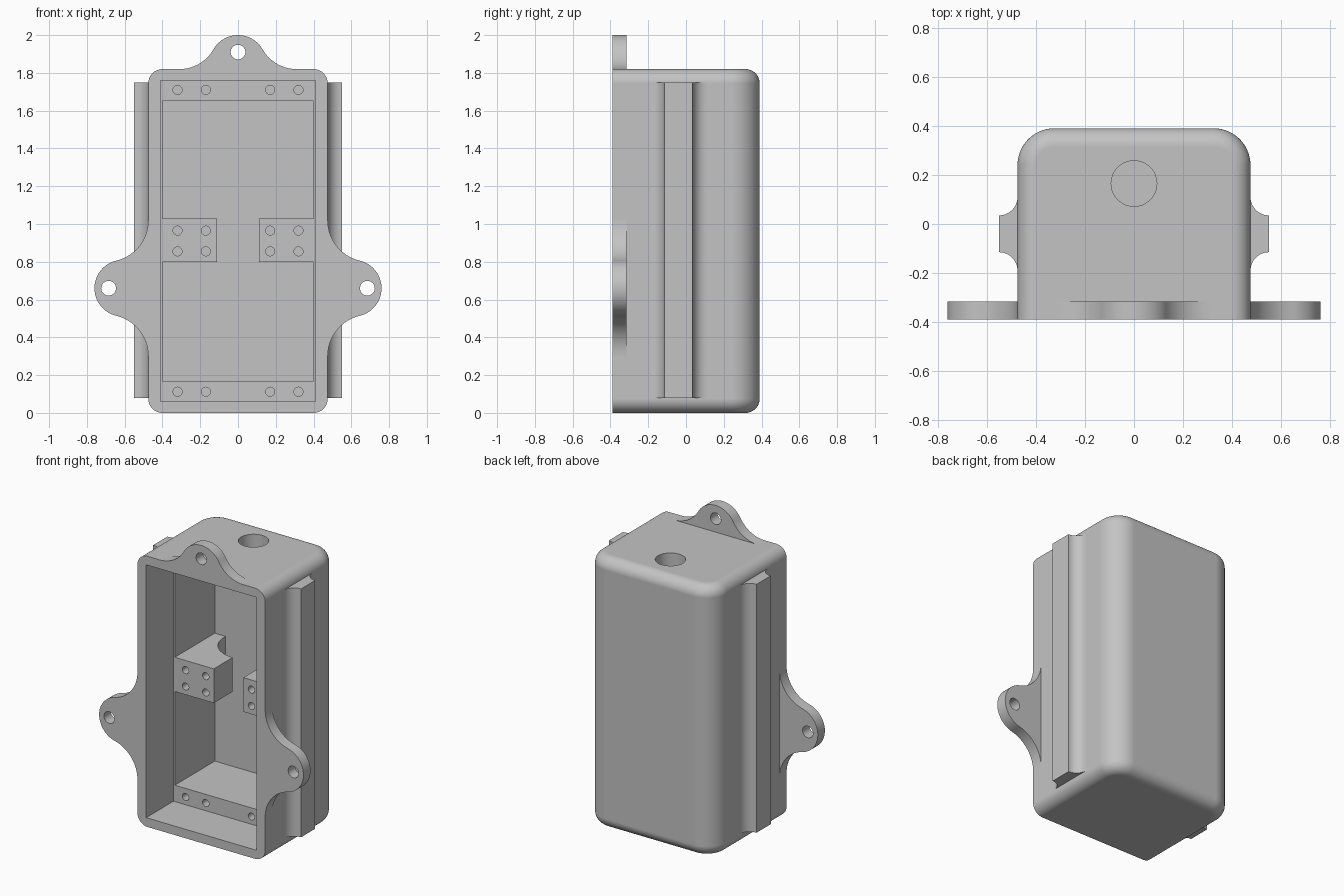
import bpy, bmesh
from math import sin, cos, pi, atan2

cube = bpy.data.objects.get("Cube")
if cube:
    bpy.data.objects.remove(cube, do_unlink=True)

grey = bpy.data.materials.new("plain grey")
grey.use_nodes = True
colour = (0.55, 0.55, 0.55, 1)
grey.diffuse_color = colour
grey.node_tree.nodes["Principled BSDF"].inputs["Base Color"].default_value = colour

HALF_W, FRONT, BACK, TALL = 0.475, -0.39, 0.39, 1.82
WALL_BACK, LEDGE = 0.325, -0.10


def arc(cx, cy, r, a0, a1, n=14):
    return [(cx + r * cos(a0 + (a1 - a0) * i / n),
             cy + r * sin(a0 + (a1 - a0) * i / n)) for i in range(n + 1)]


def circle(cx, cy, r, n=32):
    return arc(cx, cy, r, 0, 2 * pi, n)[:-1]


def loft(name, rings):
    """Closed solid through a stack of equal rings."""
    bm = bmesh.new()
    loops = [[bm.verts.new(p) for p in ring] for ring in rings]
    for a, b in zip(loops, loops[1:]):
        for i in range(len(a)):
            j = (i + 1) % len(a)
            bm.faces.new((a[i], a[j], b[j], b[i]))
    bm.faces.new(loops[0])
    bm.faces.new(loops[-1])
    bmesh.ops.recalc_face_normals(bm, faces=bm.faces)
    mesh = bpy.data.meshes.new(name)
    bm.to_mesh(mesh)
    bm.free()
    mesh.materials.append(grey)
    ob = bpy.data.objects.new(name, mesh)
    bpy.context.collection.objects.link(ob)
    return ob


def prism_y(name, pts, y0, y1):
    return loft(name, [[(x, y, z) for x, z in pts] for y in (y0, y1)])


def prism_z(name, pts, z0, z1):
    return loft(name, [[(x, y, z) for x, y in pts] for z in (z0, z1)])


def box(x, z0, z1):
    return [(-x, z0), (x, z0), (x, z1), (-x, z1)]


def activate(ob):
    bpy.ops.object.select_all(action='DESELECT')
    ob.select_set(True)
    bpy.context.view_layer.objects.active = ob


def cut(ob, cutter):
    cutter.hide_render = True
    mod = ob.modifiers.new("cut", 'BOOLEAN')
    mod.operation, mod.solver, mod.object = 'DIFFERENCE', 'EXACT', cutter
    activate(ob)
    bpy.ops.object.modifier_apply(modifier=mod.name)
    bpy.data.objects.remove(cutter, do_unlink=True)


def finish(ob):
    activate(ob)
    bpy.ops.object.shade_smooth_by_angle(angle=pi / 6)
    mod = ob.modifiers.new("even shading", 'WEIGHTED_NORMAL')
    mod.keep_sharp = True


def screw_hole(ob, x, z):
    cut(ob, prism_y("screw_cutter", circle(x, z, 0.024, 20), LEDGE - 0.05, LEDGE + 0.15))


# Housing: rounded plan, softened top and bottom rims, flat open front
def plan(d):
    w, b, r = HALF_W - d, BACK - d, 0.15 - d
    return ([(-w, FRONT), (w, FRONT)] + arc(w - r, b - r, r, 0, pi / 2)
            + arc(r - w, b - r, r, pi / 2, pi))


RIM, STEPS = 0.075, 10
levels = [(RIM * (1 - sin(a)), RIM * (1 - cos(a)))
          for a in (pi / 2 * i / STEPS for i in range(STEPS + 1))]
levels += [(d, TALL - z) for d, z in reversed(levels)]
housing = loft("housing", [[(x, y, z) for x, y in plan(d)] for d, z in levels])

# Stepped cavity, cable hole and cover screw holes
cut(housing, prism_y("opening_cutter", box(0.41, 0.06, 1.76), FRONT - 0.1, LEDGE))
cut(housing, prism_y("cavity_cutter", box(0.40, 0.17, 1.65), LEDGE - 0.1, WALL_BACK))
cut(housing, prism_z("cable_cutter", circle(0, 0.165, 0.093, 48), 1.55, 1.95))
for x in (-0.32, -0.17, 0.17, 0.32):
    for z in (0.112, 1.71):
        screw_hole(housing, x, z)
finish(housing)


# Mounting ears: round tip blended into the wall by two hollow arcs
def ear(name, place, h, rise, hole, r=0.15):
    blend = (h * h + rise * rise - r * r) / (2 * (rise + r))
    a = atan2(rise - blend, h)
    left = arc(-h, blend, blend, -pi / 2, a)
    right = [(-u, v) for u, v in reversed(left)]
    outline = left + arc(0, rise, r, pi + a, -a, 32)[1:-1] + right
    ob = prism_y(name, [place(u, v) for u, v in outline], FRONT, FRONT + 0.075)
    cx, cz = place(0, hole)
    cut(ob, prism_y("ear_cutter", circle(cx, cz, 0.039), FRONT - 0.1, FRONT + 0.2))
    finish(ob)


ear("top_ear", lambda u, v: (u, TALL + v), 0.31, 0.03, 0.09)

for side, word in ((1, "left"), (-1, "right")):
    ear(word + "_ear", lambda u, v: (side * (HALF_W + v), 0.66 + u), 0.36, 0.135, 0.21)

    # Side rail with hollow flanks
    f, out = 0.075, 0.55
    flank = (arc(out, -0.115 - f, f, pi, pi / 2) + arc(out, 0.035 + f, f, -pi / 2, -pi))
    finish(prism_z(word + "_side_rail", [(side * x, y) for x, y in flank], 0.08, 1.75))

    # Inner screw block with a hollow quarter arc behind
    block = ([(0.40, LEDGE), (0.11, LEDGE)] + arc(0.11, 0.31, 0.21, -pi / 2, 0)
             + [(0.32, WALL_BACK), (0.40, WALL_BACK)])
    ob = prism_z(word + "_screw_block", [(side * x, y) for x, y in block], 0.80, 1.03)
    for x in (0.17, 0.32):
        for z in (0.855, 0.965):
            screw_hole(ob, side * x, z)
    finish(ob)
